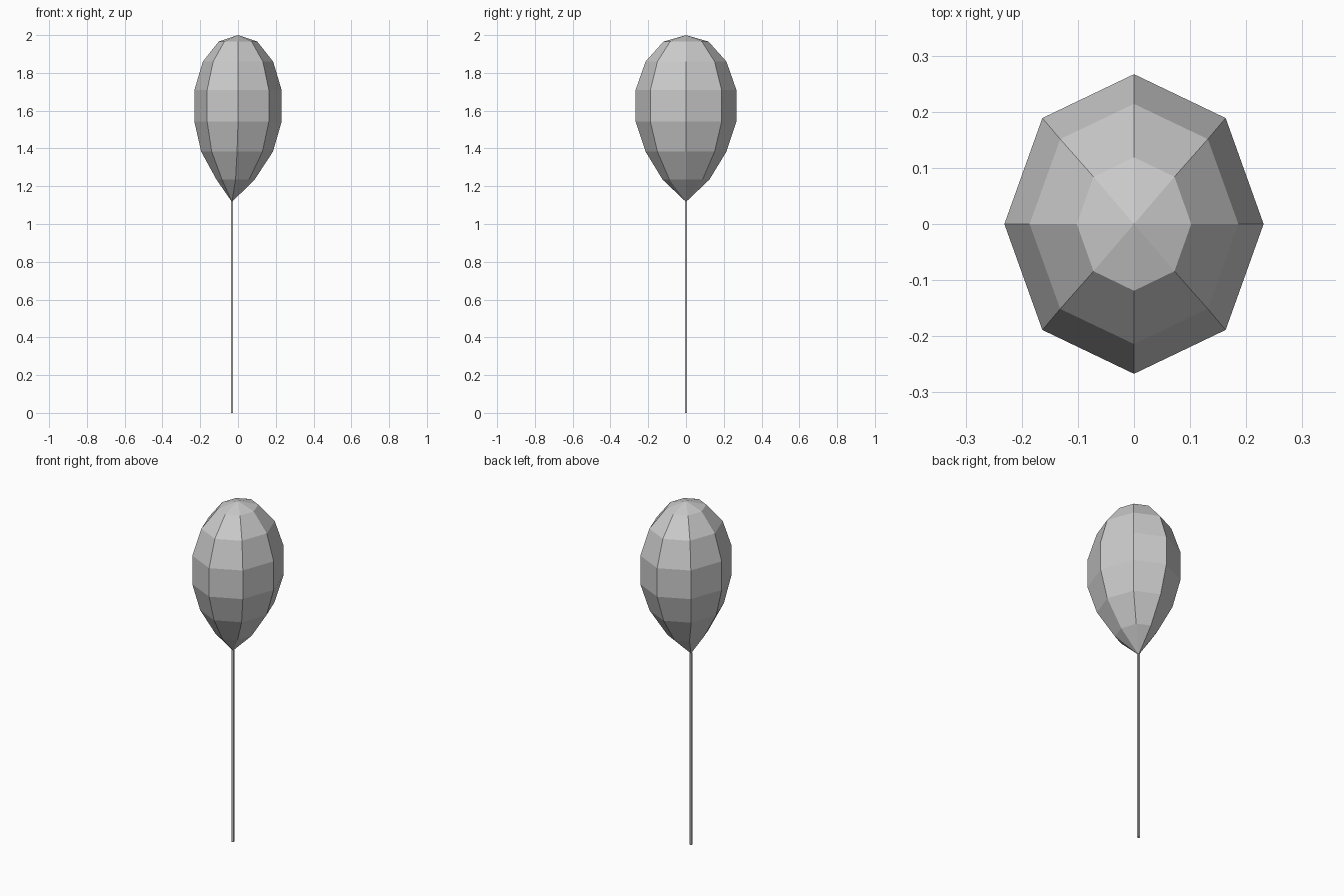
import bpy, bmesh
from math import cos, sin, pi

if "Cube" in bpy.data.objects:
    bpy.data.objects.remove(bpy.data.objects["Cube"])

SIDES = 8
TIP = (-0.032, 0.0, 1.117)
TOP = (0.0, 0.0, 2.0)

def make_object(name, bm):
    bmesh.ops.recalc_face_normals(bm, faces=bm.faces)
    mesh = bpy.data.meshes.new(name)
    bm.to_mesh(mesh)
    bm.free()
    obj = bpy.data.objects.new(name, mesh)
    bpy.context.collection.objects.link(obj)
    return obj

# Balloon: eight-sided rings (z, centre x, radius x, radius y) closed by points
rings = [
    (1.235, -0.013, 0.101, 0.124),
    (1.383, -0.005, 0.190, 0.214),
    (1.542, 0.0, 0.231, 0.267),
    (1.709, 0.0, 0.231, 0.267),
    (1.860, 0.0, 0.186, 0.214),
    (1.966, 0.0, 0.102, 0.119),
]
bm = bmesh.new()
loops = []
for z, cx, rx, ry in rings:
    loops.append([bm.verts.new((cx + rx * cos(2 * pi * i / SIDES),
                                ry * sin(2 * pi * i / SIDES), z))
                  for i in range(SIDES)])
tip, top = bm.verts.new(TIP), bm.verts.new(TOP)
for i in range(SIDES):
    j = (i + 1) % SIDES
    bm.faces.new((tip, loops[0][j], loops[0][i]))
    for low, high in zip(loops, loops[1:]):
        bm.faces.new((low[i], low[j], high[j], high[i]))
    bm.faces.new((loops[-1][i], loops[-1][j], top))
make_object("balloon", bm)

# String: thin square rod hanging from the tip to the ground
bm = bmesh.new()
bmesh.ops.create_cube(bm, size=1.0)
string = make_object("string", bm)
height = TIP[2] + 0.005
string.scale = (0.012, 0.012, height)
string.location = (TIP[0], TIP[1], height / 2)
